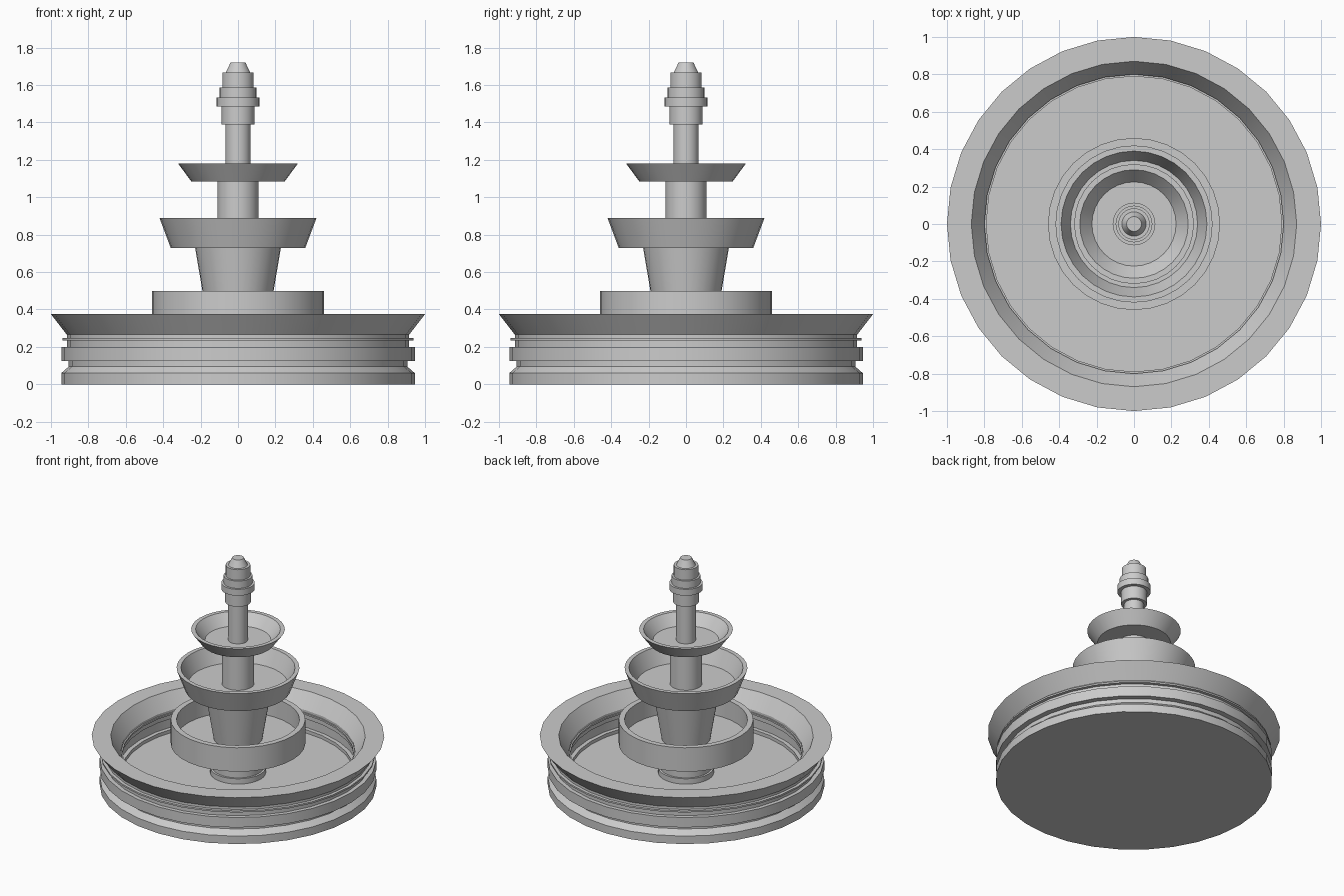
import bpy, bmesh, math

if "Cube" in bpy.data.objects:
    bpy.data.objects.remove(bpy.data.objects["Cube"])

SEGMENTS = 32

stone = bpy.data.materials.new("grey stone")
stone.diffuse_color = (0.6, 0.6, 0.6, 1)
stone.use_nodes = True
stone.node_tree.nodes["Principled BSDF"].inputs["Base Color"].default_value = stone.diffuse_color


def lathe(name, profile):
    """Spin an (r, z) profile that begins and ends on the axis (r = 0)."""
    bm = bmesh.new()
    rings = []
    for r, z in profile:
        if r == 0:
            rings.append([bm.verts.new((0, 0, z))])
        else:
            rings.append([bm.verts.new((r * math.cos(a), r * math.sin(a), z))
                          for a in (2 * math.pi * i / SEGMENTS for i in range(SEGMENTS))])
    for a, b in zip(rings, rings[1:]):
        for i in range(SEGMENTS):
            j = (i + 1) % SEGMENTS
            if len(a) == 1:
                bm.faces.new((a[0], b[j], b[i]))
            elif len(b) == 1:
                bm.faces.new((a[i], a[j], b[0]))
            else:
                bm.faces.new((a[i], a[j], b[j], b[i]))
    bmesh.ops.recalc_face_normals(bm, faces=bm.faces[:])
    mesh = bpy.data.meshes.new(name)
    bm.to_mesh(mesh)
    bm.free()
    mesh.materials.append(stone)
    obj = bpy.data.objects.new(name, mesh)
    bpy.context.collection.objects.link(obj)
    bpy.ops.object.select_all(action='DESELECT')
    obj.select_set(True)
    bpy.context.view_layer.objects.active = obj
    bpy.ops.object.shade_smooth_by_angle(angle=math.radians(25))
    return obj


def bowl(name, bottom, top, inner_top, inner_floor):
    """Open bowl given by its four (r, z) corners."""
    return lathe(name, [(0, bottom[1]), bottom, top, inner_top, inner_floor,
                        (0, inner_floor[1])])


# Large moulded basin: outside upward, over the rim, inside down to the floor
lathe("main_basin", [
    (0, 0), (0.945, 0), (0.945, 0.06), (0.905, 0.095), (0.905, 0.125),
    (0.945, 0.125), (0.945, 0.2), (0.915, 0.2), (0.915, 0.235),
    (0.938, 0.235), (0.938, 0.247), (0.915, 0.247), (0.915, 0.265),
    (1.0, 0.375), (0.87, 0.375),
    (0.80, 0.265), (0.80, 0.247), (0.79, 0.247), (0.79, 0.235),
    (0.80, 0.235), (0.80, 0.2), (0.82, 0.2), (0.82, 0.125),
    (0.79, 0.125), (0.79, 0.1), (0, 0.1)])

# Pedestal: foot, stem, flaring column
lathe("pedestal", [
    (0, 0.09), (0.19, 0.09), (0.19, 0.14), (0.175, 0.14), (0.175, 0.35),
    (0.167, 0.36), (0.23, 0.735), (0, 0.735)])

# Three stacked bowls
bowl("lower_bowl", (0.46, 0.32), (0.46, 0.5), (0.42, 0.5), (0.42, 0.36))
bowl("middle_bowl", (0.36, 0.73), (0.42, 0.89), (0.39, 0.89), (0.34, 0.77))
bowl("upper_bowl", (0.25, 1.085), (0.32, 1.18), (0.29, 1.18), (0.225, 1.1))

# Columns between the bowls
lathe("middle_column", [(0, 0.76), (0.11, 0.76), (0.11, 1.09), (0, 1.09)])
lathe("upper_column", [(0, 1.09), (0.067, 1.09), (0.067, 1.4), (0, 1.4)])

# Stepped finial
lathe("finial", [
    (0, 1.39), (0.088, 1.39), (0.088, 1.485), (0.114, 1.485), (0.114, 1.533),
    (0.098, 1.533), (0.098, 1.588), (0.084, 1.588), (0.084, 1.667),
    (0.065, 1.667), (0.04, 1.72), (0, 1.72)])
